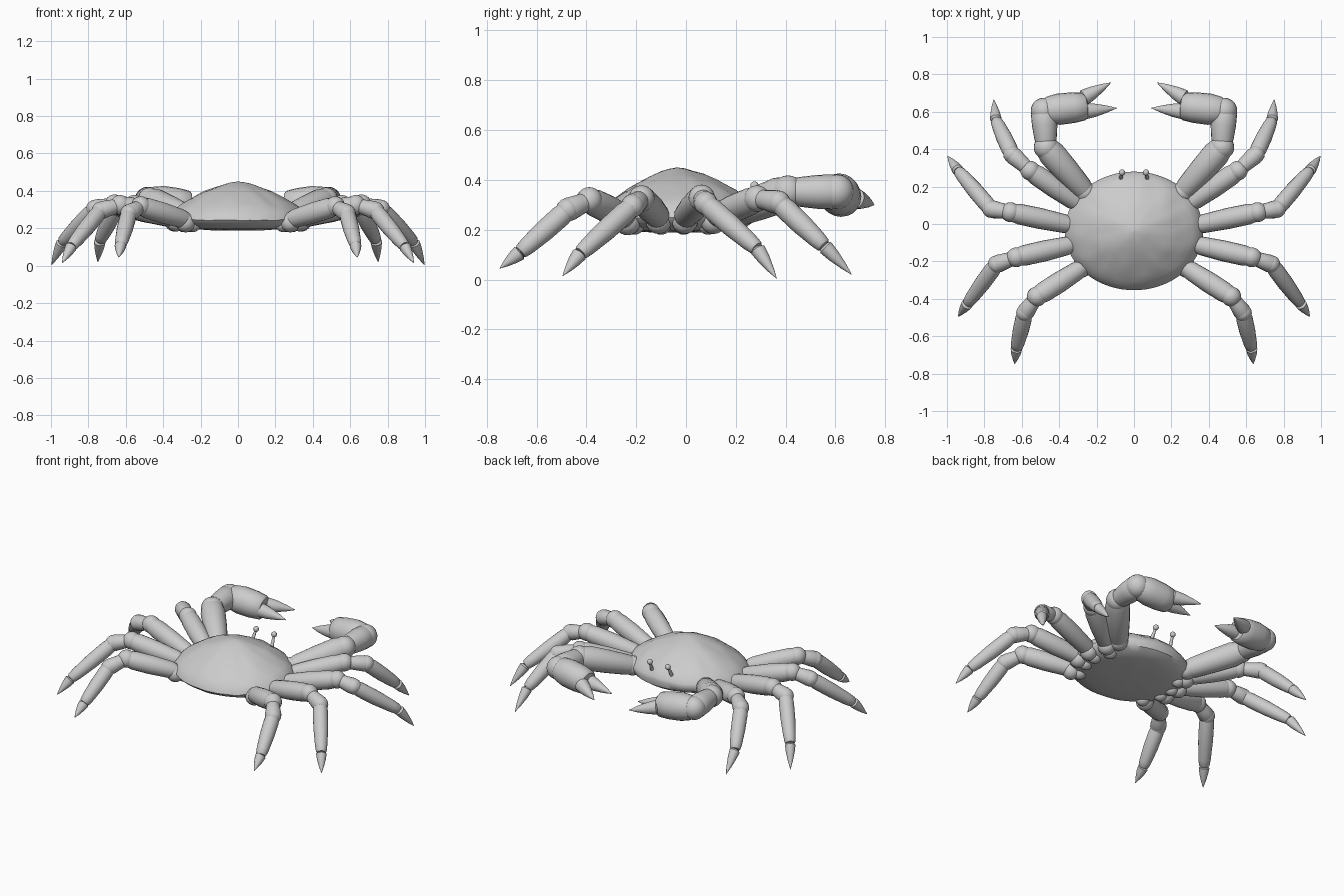
import bpy, bmesh, math
from mathutils import Vector, noise

if "Cube" in bpy.data.objects:
    bpy.data.objects.remove(bpy.data.objects["Cube"])


def finish(name, bm):
    bmesh.ops.remove_doubles(bm, verts=bm.verts, dist=1e-6)
    bmesh.ops.recalc_face_normals(bm, faces=bm.faces)
    me = bpy.data.meshes.new(name)
    bm.to_mesh(me)
    bm.free()
    me.shade_smooth()
    me.set_sharp_from_angle(angle=math.radians(40))
    ob = bpy.data.objects.new(name, me)
    bpy.context.collection.objects.link(ob)
    return ob


def bridge(bm, rings):
    n = len(rings[0])
    for r0, r1 in zip(rings, rings[1:]):
        for i in range(n):
            j = (i + 1) % n
            bm.faces.new((r0[i], r0[j], r1[j], r1[i]))


def limb(name, a, b, profile, n=20):
    """Turned segment from a to b; profile = (fraction along, radius)."""
    a, b = Vector(a), Vector(b)
    d = b - a
    q = d.to_track_quat('Z', 'Y')
    bm = bmesh.new()
    rings = []
    for t, r in profile:
        rings.append([bm.verts.new(a + d * t + q @ Vector(
            (r * math.cos(2 * math.pi * i / n), r * math.sin(2 * math.pi * i / n), 0)))
            for i in range(n)])
    bridge(bm, rings)
    bm.faces.new(rings[0])
    bm.faces.new(rings[-1])
    return finish(name, bm)


def ball(name, c, r):
    bm = bmesh.new()
    bmesh.ops.create_uvsphere(bm, u_segments=20, v_segments=12, radius=r)
    bmesh.ops.translate(bm, verts=bm.verts, vec=Vector(c))
    return finish(name, bm)


def claw_tip(name, a, b, r):
    limb(name, a, b, [(0, r * .7), (.06, r), (.35, r * .82), (.7, r * .45), (1, .001)])


# domed, slightly bumpy shell
def shell():
    prof = [(0.001, .45), (.1, .445), (.2, .436), (.35, .418), (.5, .396), (.63, .372),
            (.75, .346), (.85, .322), (.93, .297), (.98, .272), (1, .255),
            (.97, .232), (.88, .212), (.7, .197), (.4, .19), (.001, .188)]
    n = 72
    bm = bmesh.new()
    rings = []
    for r, z in prof:
        ring = []
        for i in range(n):
            t = 2 * math.pi * i / n
            c, s = math.cos(t), math.sin(t)
            p = Vector((.37 * r * c, -.037 + .317 * r * s, z))
            if z > .25:
                p.z += .045 * .317 * r * s
            w = .012 * noise.noise(p * 14) * min(1, r * 3)
            p.z += w * (.6 if z > .25 else .2)
            ring.append(bm.verts.new(p))
        rings.append(ring)
    bridge(bm, rings)
    bm.faces.new(rings[0])
    bm.faces.new(rings[-1])
    finish("shell", bm)


shell()

# walking legs: base, knee, second joint, end of shin, tip
LEGS = [
    [(.30, .11, .25), (.555, .285, .325), (.652, .372, .31), (.738, .555, .135), (.75, .665, .02)],
    [(.34, -.005, .25), (.66, .063, .328), (.765, .08, .305), (.94, .285, .125), (.997, .364, .004)],
    [(.33, -.11, .25), (.63, -.178, .325), (.735, -.215, .295), (.89, -.425, .105), (.94, -.495, .015)],
    [(.28, -.235, .245), (.52, -.388, .318), (.583, -.475, .28), (.628, -.665, .11), (.638, -.748, .045)],
]

for side, sx in (("right", 1), ("left", -1)):
    def m(p):
        return Vector((p[0] * sx, p[1], p[2]))

    for k, pts in enumerate(LEGS, 1):
        base, knee, joint, shin, tip = [m(p) for p in pts]
        tag = f"{side}_leg_{k}_"
        # hip balls tucked under the shell edge
        ball(tag + "hip", base - Vector((0, 0, .015)), .052)
        ball(tag + "inner_hip", (base.x * .86, (base.y + .037) * .86 - .037, .222), .042)
        limb(tag + "thigh", base, knee,
             [(0, .042), (.1, .05), (.5, .056), (.85, .055), (.97, .048)])
        ball(tag + "knee", knee, .053)
        limb(tag + "knee_link", knee, joint, [(0, .036), (.5, .042), (.9, .048), (1, .044)])
        ball(tag + "joint", joint, .047)
        limb(tag + "shin", joint, shin,
             [(0, .038), (.15, .044), (.5, .043), (.85, .036), (.97, .031), (1, .025)])
        claw_tip(tag + "tip", shin, tip, .031)

    # pincer arm
    tag = f"{side}_pincer_"
    shoulder, elbow, wrist = m((.26, .17, .26)), m((.47, .41, .352)), m((.482, .605, .352))
    palm_end = m((.255, .63, .325))
    ball(tag + "shoulder", shoulder, .058)
    limb(tag + "upper_arm", shoulder, elbow,
         [(0, .05), (.1, .06), (.5, .069), (.85, .073), (.98, .064)])
    ball(tag + "elbow", elbow, .066)
    limb(tag + "forearm", elbow, wrist, [(0, .05), (.25, .06), (.6, .068), (.9, .07), (1, .06)])
    ball(tag + "wrist", wrist, .07)
    limb(tag + "palm", wrist, palm_end,
         [(0, .06), (.1, .074), (.35, .084), (.7, .082), (.95, .074), (1, .062)])
    claw_tip(tag + "upper_finger", m((.275, .672, .328)), m((.123, .756, .3)), .043)
    claw_tip(tag + "lower_finger", m((.27, .602, .322)), m((.092, .62, .295)), .043)

    # eye on a short stalk
    limb(f"{side}_eye_stalk", m((.07, .245, .315)), m((.064, .275, .375)), [(0, .011), (1, .007)], 10)
    ball(f"{side}_eye", m((.064, .275, .377)), .017)
